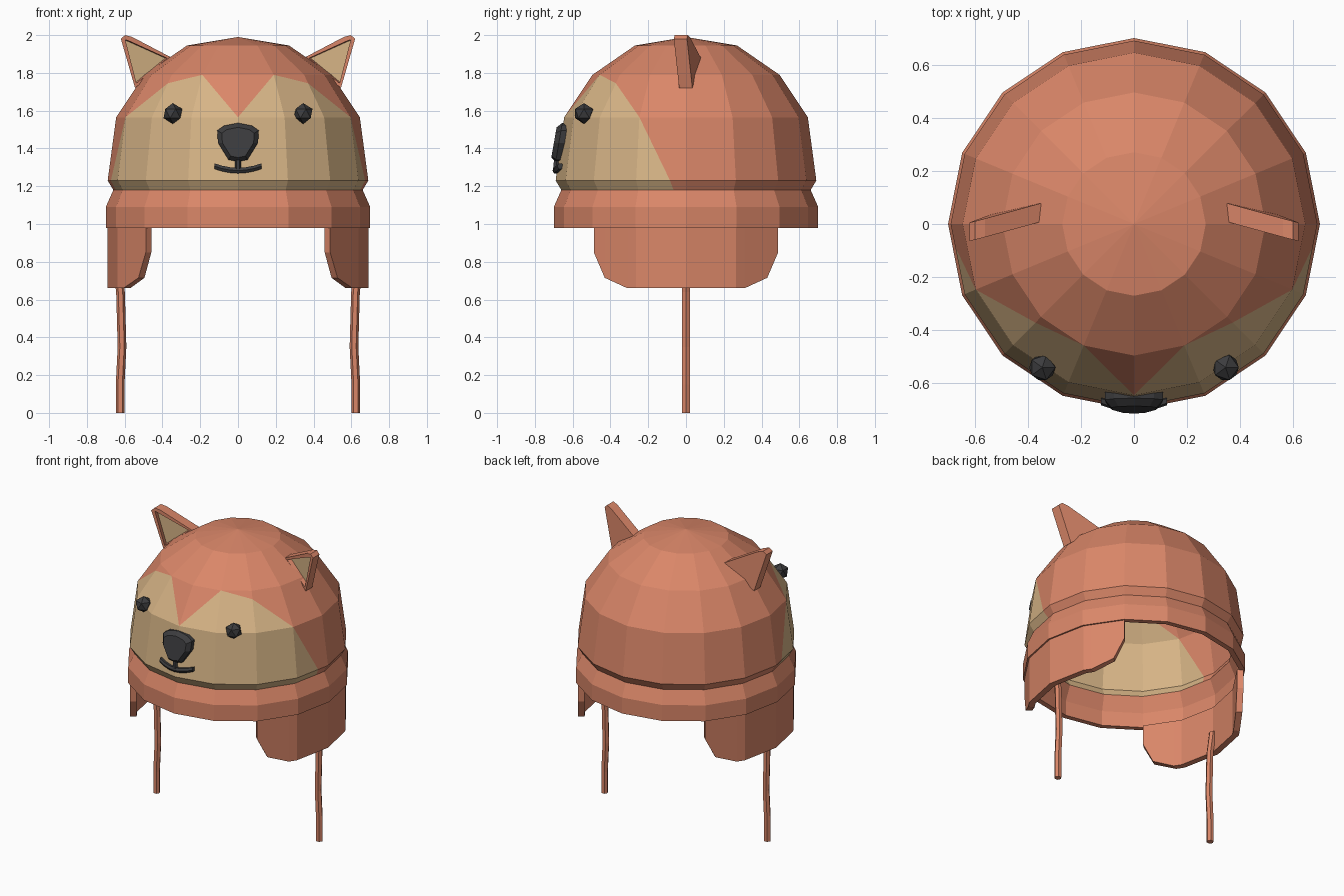
import bpy, bmesh, math
from mathutils import Vector

if "Cube" in bpy.data.objects:
    bpy.data.objects.remove(bpy.data.objects["Cube"])


def material(name, rgb):
    m = bpy.data.materials.new(name)
    m.diffuse_color = (*rgb, 1)
    m.use_nodes = True
    m.node_tree.nodes["Principled BSDF"].inputs["Base Color"].default_value = m.diffuse_color
    return m


RUST = material("rust", (0.70, 0.24, 0.14))
TAN = material("tan", (0.68, 0.46, 0.24))
DARK = material("dark", (0.045, 0.045, 0.048))


def build(name, polys, mats):
    """polys: list of (points, material index); equal points are welded."""
    bm, seen = bmesh.new(), {}
    for pts, mi in polys:
        vs = []
        for p in pts:
            key = tuple(round(c, 4) + 0.0 for c in p)
            if key not in seen:
                seen[key] = bm.verts.new(key)
            if seen[key] not in vs:
                vs.append(seen[key])
        if len(vs) > 2:
            bm.faces.new(vs).material_index = mi
    bmesh.ops.recalc_face_normals(bm, faces=bm.faces)
    me = bpy.data.meshes.new(name)
    bm.to_mesh(me)
    bm.free()
    for m in mats:
        me.materials.append(m)
    ob = bpy.data.objects.new(name, me)
    bpy.context.collection.objects.link(ob)
    return ob


def loft(name, rings, mat):
    """Closed skin through rings of equal length, capped at both ends."""
    polys = [(rings[0], 0), (rings[-1], 0)]
    for a, b in zip(rings, rings[1:]):
        for i in range(len(a)):
            j = (i + 1) % len(a)
            polys.append(([a[i], a[j], b[j], b[i]], 0))
    return build(name, polys, [mat])


def tube(name, path, r, u, v, mat, n=6):
    u, v = Vector(u) * r, Vector(v) * r
    ring = [u * math.cos(t * math.tau / n) + v * math.sin(t * math.tau / n) for t in range(n)]
    return loft(name, [[Vector(p) + o for o in ring] for p in path], mat)


# Cap shell: 16-sided lathe; each half counts columns from the front centre
PROFILE = [(0, 1.99), (0.27, 1.945), (0.495, 1.79), (0.645, 1.565),
           (0.69, 1.23), (0.66, 1.18), (0.70, 1.09), (0.70, 0.98)]


def corner(row, k, s):
    r, z = PROFILE[row]
    a = k * math.pi / 8
    return Vector((s * r * math.sin(a), -r * math.cos(a), z))


def on_cell(row, k, s, u, v):
    top = corner(row, k, s).lerp(corner(row, k + 1, s), u)
    return top.lerp(corner(row + 1, k, s).lerp(corner(row + 1, k + 1, s), u), v)


# Cells cut by the face-patch outline, in local (u, v): (polygon, material)
CUTS = {
    (2, 0): [([(0, 0), (1, 0), (0, 1)], 0), ([(1, 0), (1, 1), (0, 1)], 1)],
    (2, 1): [([(0, 0), (1, 0), (1, .2)], 0), ([(0, 0), (1, .2), (1, 1), (0, 1)], 1)],
    (2, 2): [([(0, 0), (1, 0), (1, 1), (0, .2)], 0), ([(0, .2), (1, 1), (0, 1)], 1)],
    (3, 3): [([(0, 0), (.68, 1), (1, 1), (1, 0)], 0), ([(0, 0), (.68, 1), (0, 1)], 1)],
    (4, 3): [([(.68, 0), (1, 0), (1, 1), (.74, 1)], 0), ([(0, 0), (.68, 0), (.74, 1), (0, 1)], 1)],
    (5, 3): [([(0, 0), (.74, 0), (1, 0), (1, 1), (0, 1)], 0)],
}
polys = []
for s in (-1, 1):
    for row in range(len(PROFILE) - 1):
        for k in range(8):
            whole = [([(0, 0), (1, 0), (1, 1), (0, 1)], int(row in (3, 4) and k < 3))]
            for uv, mi in CUTS.get((row, k), whole):
                polys.append(([on_cell(row, k, s, u, v) for u, v in uv], mi))
cap = build("cap_shell", polys, [RUST, TAN])
mod = cap.modifiers.new("thickness", "SOLIDIFY")
mod.thickness = 0.035
mod.offset = -1

for s, side in ((-1, "left"), (1, "right")):
    # Ear flap: columns across y following the 16-sided wall
    half = [(0.488, 0.488, 0.85), (0.527, 0.43, 0.715), (0.607, 0.31, 0.66), (0.637, 0.264, 0.66)]
    cols = [(x, -y, z) for x, y, z in half] + [(0.69, 0, 0.66)] + half[::-1]
    rings = []
    for x, y, z in cols:
        rings.append([(s * x, y, 0.985), (s * x, y, z),
                      (s * x * 0.94, y * 0.94, z), (s * x * 0.94, y * 0.94, 0.985)])
    loft("ear_flap_" + side, rings, RUST)

    # Tie string
    tube("tie_string_" + side, [(s * x, 0, z) for x, z in
         ((0.645, 0.80), (0.622, 0.64), (0.614, 0.35), (0.624, 0.15), (0.624, 0.0))],
         0.023, (1, 0, 0), (0, 1, 0), RUST)

    # Ear: slanted slab with a recessed tan front
    outline = [(0.35, 1.88), (0.56, 1.99), (0.598, 2.0), (0.62, 1.98), (0.545, 1.72)]
    front = [(s * x, -0.06 - 0.257 * (x - 0.6) - 0.034 * (z - 2), z) for x, z in outline]
    back = [(x, y + 0.07, z) for x, y, z in front]
    ear = loft("ear_" + side, [front, back], RUST)
    ear.data.materials.append(TAN)
    bm = bmesh.new()
    bm.from_mesh(ear.data)
    face = min(bm.faces, key=lambda f: f.normal.y)
    bmesh.ops.inset_region(bm, faces=[face], thickness=0.026)
    face.material_index = 1
    hole = bmesh.ops.inset_region(bm, faces=[face], thickness=0.002, depth=-0.03)
    for f in hole["faces"]:
        f.material_index = 0
    bm.to_mesh(ear.data)
    bm.free()

    # Eye
    bpy.ops.mesh.primitive_ico_sphere_add(subdivisions=1, radius=0.055,
                                          location=(s * 0.345, -0.54, 1.585))
    eye = bpy.context.object
    eye.name = "eye_" + side
    eye.data.materials.append(DARK)

# Nose: outline rings shrinking towards the front
right = [(0, 1.535), (0.075, 1.52), (0.11, 1.495), (0.106, 1.43), (0.05, 1.34), (0, 1.33)]
nose = right + [(-x, z) for x, z in right[-2:0:-1]]


def nose_ring(scale, y_top, y_low):
    return [(x * scale, y_low + (y_top - y_low) * (z - 1.33) / 0.205, 1.43 + (z - 1.43) * scale)
            for x, z in nose]


loft("nose", [nose_ring(1, -0.61, -0.64), nose_ring(1, -0.655, -0.69),
              nose_ring(0.78, -0.685, -0.713)], DARK)

# Mouth
tube("mouth_stem", [(0, -0.683, 1.35), (0, -0.69, 1.28)], 0.017, (1, 0, 0), (0, 1, 0), DARK)
tube("mouth_curve", [(x, -0.69 + 1.6 * x * x, 1.283 + 1.5 * x * x) for x in
     (-0.125, -0.085, -0.04, 0, 0.04, 0.085, 0.125)], 0.017, (0, 1, 0), (0, 0, 1), DARK)
